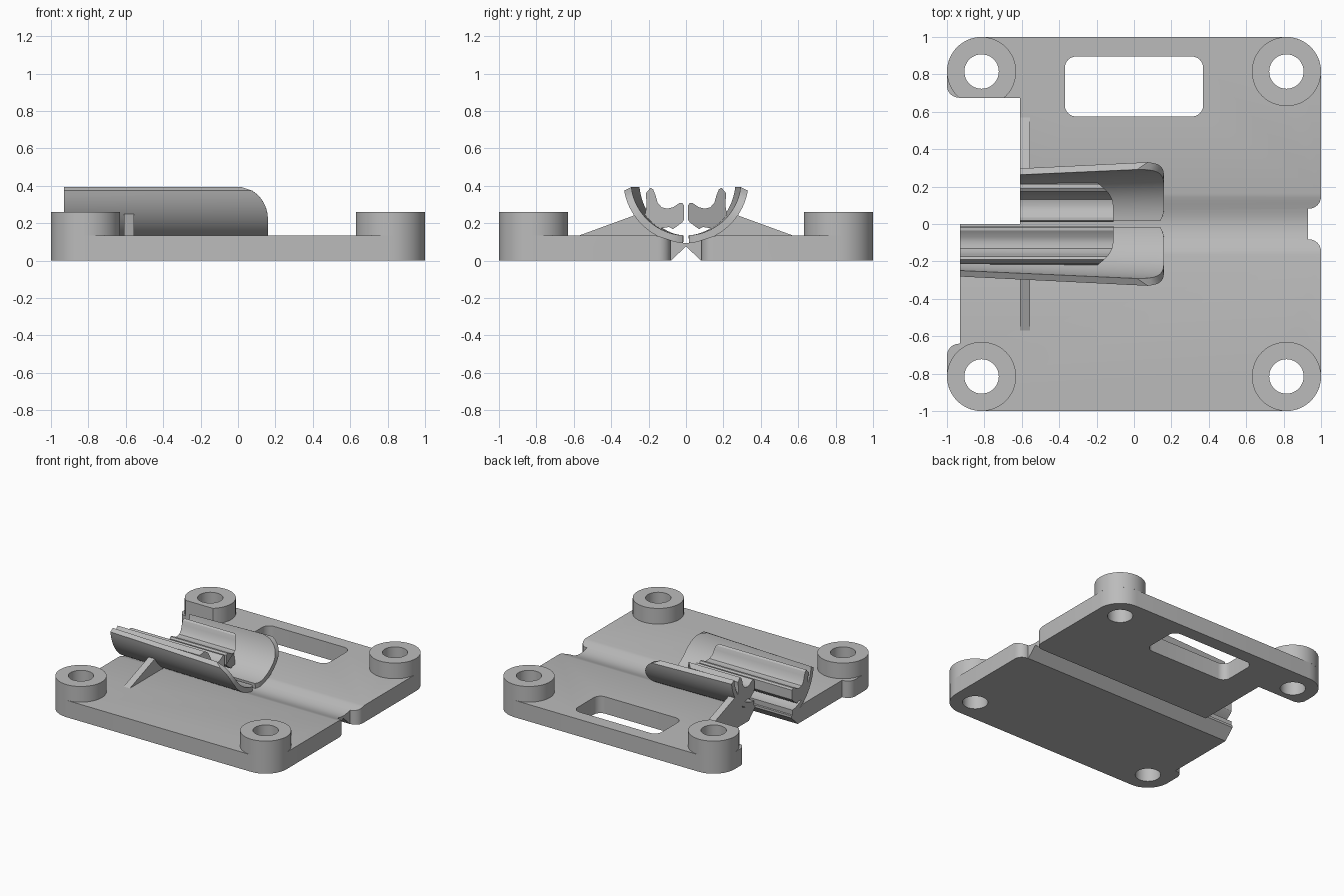
import bpy, bmesh, math

if "Cube" in bpy.data.objects:
    bpy.data.objects.remove(bpy.data.objects["Cube"])

grey = bpy.data.materials.new("plain grey")
grey.diffuse_color = (0.5, 0.5, 0.5, 1)
grey.use_nodes = True
grey.node_tree.nodes["Principled BSDF"].inputs["Base Color"].default_value = grey.diffuse_color


def make(name, bm, smooth=True):
    bmesh.ops.recalc_face_normals(bm, faces=bm.faces)
    me = bpy.data.meshes.new(name)
    bm.to_mesh(me)
    bm.free()
    me.materials.append(grey)
    ob = bpy.data.objects.new(name, me)
    bpy.context.collection.objects.link(ob)
    return ob


def activate(ob):
    bpy.ops.object.select_all(action='DESELECT')
    ob.select_set(True)
    bpy.context.view_layer.objects.active = ob


def smooth(ob):
    activate(ob)
    bpy.ops.object.shade_smooth_by_angle(angle=math.radians(30))


def loft(name, left, right, strip=False):
    """Closed section lofted between two rings; strip caps suit thin bands."""
    bm = bmesh.new()
    a = [bm.verts.new(p) for p in left]
    b = [bm.verts.new(p) for p in right]
    n = len(a)
    for i in range(n):
        j = (i + 1) % n
        bm.faces.new((a[i], a[j], b[j], b[i]))
    for ring in (a, b):
        if strip:
            for i in range(n // 2 - 1):
                bm.faces.new((ring[i], ring[i + 1], ring[n - 2 - i], ring[n - 1 - i]))
        else:
            bm.faces.new(ring)
    return make(name, bm)


def prism_z(name, pts, z0, z1):
    return loft(name, [(x, y, z0) for x, y in pts], [(x, y, z1) for x, y in pts])


def prism_x(name, pts, x0, x1):
    return loft(name, [(x0, y, z) for y, z in pts], [(x1, y, z) for y, z in pts])


def boolean(ob, cutter, op='DIFFERENCE'):
    m = ob.modifiers.new("cut", 'BOOLEAN')
    m.operation, m.solver, m.object = op, 'EXACT', cutter
    activate(ob)
    bpy.ops.object.modifier_apply(modifier=m.name)
    bpy.data.objects.remove(cutter)


def rounded(corners, seg=10):
    """Polygon from (x, y, radius) right-angled corners."""
    out, n = [], len(corners)
    for i, (x, y, r) in enumerate(corners):
        if r == 0:
            out.append((x, y))
            continue
        dirs = []
        for qx, qy, _ in (corners[i - 1], corners[(i + 1) % n]):
            d = math.hypot(qx - x, qy - y)
            dirs.append(((qx - x) / d, (qy - y) / d))
        (ux, uy), (vx, vy) = dirs
        for k in range(seg + 1):
            t = math.pi / 2 * k / seg
            p, q = r * (1 - math.sin(t)), r * (1 - math.cos(t))
            out.append((x + ux * p + vx * q, y + uy * p + vy * q))
    return out


def circle(x, y, r, seg=48):
    return [(x + r * math.cos(2 * math.pi * i / seg), y + r * math.sin(2 * math.pi * i / seg))
            for i in range(seg)]


T, H, C, R = 0.135, 0.26, 0.815, 0.185

# Base plate: section with top trough and V groove beneath, trimmed to outline
trough = [(0.165 * s / 8, T - 0.04 * math.cos(math.pi / 2 * s / 8) ** 1.3 if abs(s) < 8 else T)
          for s in range(8, -9, -1)]
section = [(-1.1, 0), (-0.08, 0), (0, 0.077), (0.08, 0), (1.1, 0), (1.1, T)] + trough + [(-1.1, T)]
plate = prism_x("base_plate", section, -1.1, 1.1)
outline = rounded([
    (-1, -1, R), (1, -1, R), (1, -0.082, 0.065), (0.93, -0.082, 0), (0.93, 0.082, 0),
    (1, 0.082, 0.065), (1, 1, R), (-1, 1, R), (-1, 0.675, 0.065), (-0.61, 0.675, 0),
    (-0.61, 0, 0), (-0.93, 0, 0), (-0.93, -0.64, 0), (-1, -0.64, 0.065)])
boolean(plate, prism_z("outline", outline, -0.1, 0.4), 'INTERSECT')
slot = rounded([(-0.37, 0.575, 0.06), (0.37, 0.575, 0.06), (0.37, 0.895, 0.06), (-0.37, 0.895, 0.06)])
boolean(plate, prism_z("slot", slot, -0.1, 0.4))

# Corner bosses with through holes
for sx in (-1, 1):
    for sy in (-1, 1):
        x, y = sx * C, sy * C
        boss = prism_z("corner_boss", circle(x, y, R), T, H)
        boolean(boss, prism_z("hole", circle(x, y, 0.092), -0.1, 0.4))
        boolean(plate, prism_z("hole", circle(x, y, 0.092), -0.1, 0.4))
        if sx < 0 < sy:
            boolean(boss, prism_z("trim", [(-1.1, 0.5), (-0.5, 0.5), (-0.5, 0.675), (-1.1, 0.675)], 0, 0.5))
        smooth(boss)
smooth(plate)

# Curved clip halves
CZ, N = 0.43, 20


def arc(r, a0, a1):
    return [(r * math.sin(math.radians(a0 + (a1 - a0) * i / N)),
             CZ - r * math.cos(math.radians(a0 + (a1 - a0) * i / N))) for i in range(N + 1)]


shell = arc(0.335, 3, 80.5) + arc(0.295, 3, 83)[::-1]
liner = [(0.01, 0.295), (0.02, 0.308), (0.035, 0.308), (0.07, 0.285), (0.10, 0.278), (0.13, 0.285),
         (0.152, 0.31), (0.163, 0.35), (0.175, 0.38), (0.19, 0.39), (0.215, 0.36), (0.21, 0.30),
         (0.22, 0.24), (0.15, 0.17), (0.09, 0.18), (0.07, 0.168), (0.02, 0.205), (0.01, 0.22)]


def shell_end(y, z):
    k = min(1, max(0, (z - 0.22) / 0.175))
    low = max(0, 0.08 - y) / 0.08
    return 0.16 * math.sqrt(1 - k * k) - 0.03 * low ** 2


def taper(x):
    return 1 - 0.15 * max(0, 0.05 - x) / 0.98


for side, s, x0 in (("front", -1, -0.93), ("back", 1, -0.61)):
    left = [(x0, s * y * taper(x0), z) for y, z in shell]
    right = [(shell_end(y, z), s * y * taper(shell_end(y, z)), z) for y, z in shell]
    smooth(loft(side + "_clip_shell", left, right, strip=True))

    left = [(x0, s * y, z) for y, z in liner]
    right = [(-0.11 - 0.06 * max(0, (y - 0.1) / 0.1) ** 2, s * y, z) for y, z in liner]
    smooth(loft(side + "_clip_liner", left, right))

    # Triangular support rib
    rib = [(s * 0.57, T - 0.005), (s * 0.57, T), (s * 0.255, 0.25), (s * 0.15, T - 0.005)]
    prism_x(side + "_rib", rib, -0.61, -0.555)
